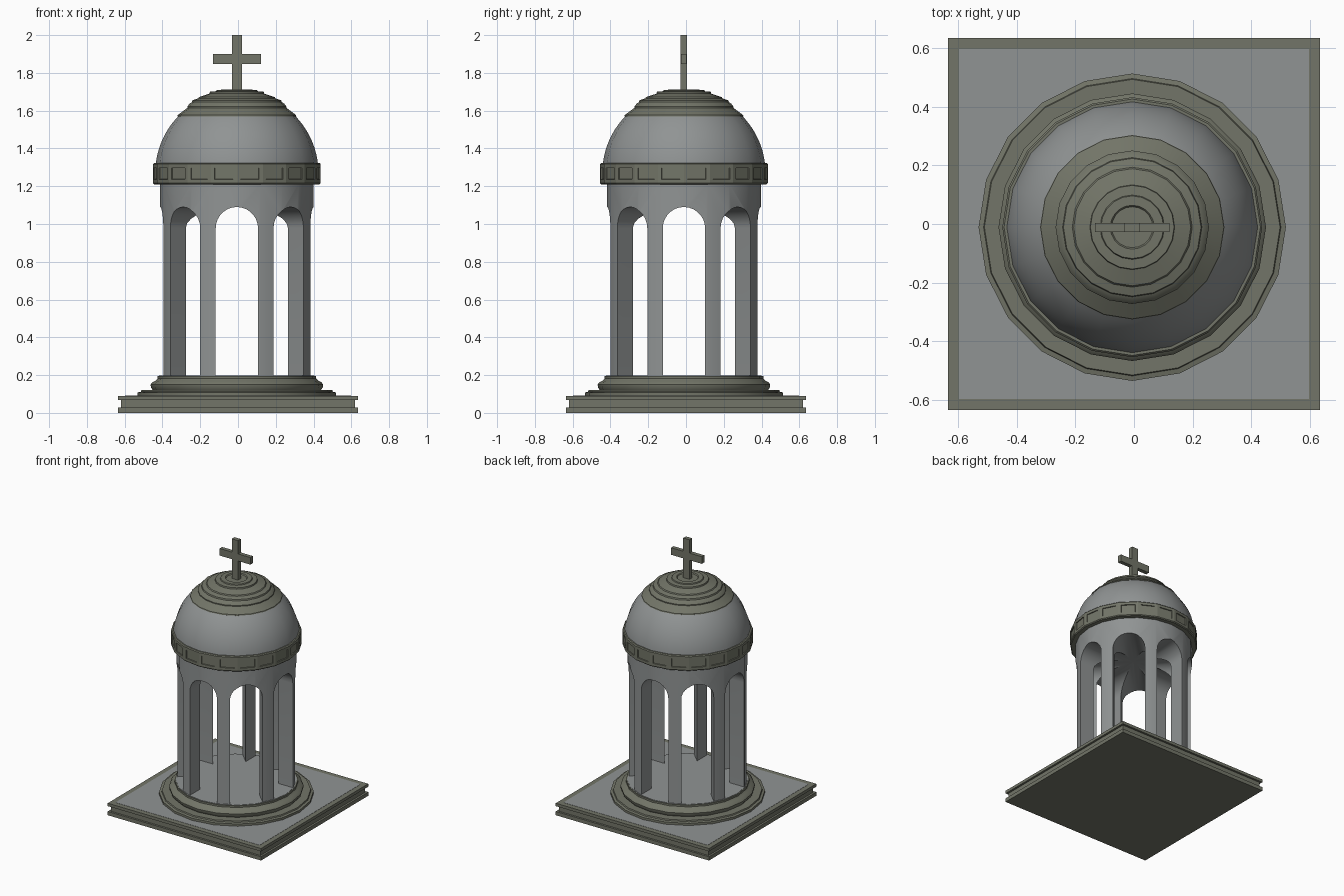
import bpy, bmesh, math

if "Cube" in bpy.data.objects:
    bpy.data.objects.remove(bpy.data.objects["Cube"])

CX, CY = -0.006, -0.011   # axis of the round parts
SIDES = 20


def material(name, col):
    m = bpy.data.materials.new(name)
    m.diffuse_color = (*col, 1)
    m.use_nodes = True
    m.node_tree.nodes["Principled BSDF"].inputs["Base Color"].default_value = m.diffuse_color
    return m


OLIVE = material("olive stone", (0.17, 0.178, 0.138))
GREY = material("grey stone", (0.28, 0.295, 0.295))


def finish(bm, name, mat, smooth=None):
    bmesh.ops.recalc_face_normals(bm, faces=bm.faces)
    me = bpy.data.meshes.new(name)
    bm.to_mesh(me)
    bm.free()
    ob = bpy.data.objects.new(name, me)
    bpy.context.collection.objects.link(ob)
    me.materials.append(mat)
    if smooth:
        select(ob)
        bpy.ops.object.shade_smooth_by_angle(angle=math.radians(smooth))
    return ob


def select(ob):
    bpy.ops.object.select_all(action='DESELECT')
    ob.select_set(True)
    bpy.context.view_layer.objects.active = ob


def lathe(name, profile, mat, smooth=25, panels=False, n=SIDES):
    """Closed solid of revolution from (radius, z) points, capped at both ends."""
    bm = bmesh.new()
    rings = []
    for r, z in profile:
        rings.append([bm.verts.new((CX + r * math.cos(2 * math.pi * i / n),
                                    CY + r * math.sin(2 * math.pi * i / n), z)) for i in range(n)])
    sides = []
    for a, b in zip(rings, rings[1:]):
        for i in range(n):
            j = (i + 1) % n
            sides.append(bm.faces.new((a[i], a[j], b[j], b[i])))
    bm.faces.new(rings[0][::-1])
    bm.faces.new(rings[-1])
    if panels:
        # raised-edge square panels, one per side
        bm.normal_update()
        tall = [f for f in sides if max(v.co.z for v in f.verts) - min(v.co.z for v in f.verts) > 0.07]
        bmesh.ops.inset_individual(bm, faces=tall, thickness=0.028, depth=0)
        bmesh.ops.inset_individual(bm, faces=tall, thickness=0.002, depth=-0.006)
    return finish(bm, name, mat, smooth)


def box(name, x0, x1, y0, y1, z0, z1, mat):
    bm = bmesh.new()
    bmesh.ops.create_cube(bm, size=1)
    for v in bm.verts:
        v.co = ((x0 + x1) / 2 + v.co.x * (x1 - x0), (y0 + y1) / 2 + v.co.y * (y1 - y0),
                (z0 + z1) / 2 + v.co.z * (z1 - z0))
    return finish(bm, name, mat)


# Square plinth with a groove round its edge
for nm, h, z0, z1 in (("plinth_lower_slab", 0.635, 0, 0.028), ("plinth_groove", 0.62, 0.028, 0.068),
                      ("plinth_upper_slab", 0.635, 0.068, 0.09)):
    box(nm, -h, h, -h, h, z0, z1, OLIVE)
box("plinth_top_panel", -0.598, 0.598, -0.598, 0.598, 0.088, 0.0915, GREY)

# Round steps and floor
lathe("base_step", [(0.525, 0.09), (0.525, 0.108), (0.508, 0.112), (0.505, 0.121)], OLIVE)
lathe("base_moulding", [(0.445, 0.12), (0.455, 0.135), (0.457, 0.15), (0.448, 0.162),
                        (0.432, 0.17), (0.42, 0.182), (0.42, 0.195)], OLIVE, 40)
lathe("floor", [(0.412, 0.19), (0.412, 0.1975)], GREY)

# Arcade: solid drum pierced by four crossing arched tunnels
drum = lathe("arcade", [(0.407, 0.195), (0.407, 1.215)], GREY, None)


def tunnel(angle):
    bm = bmesh.new()
    w, spring = 0.112, 0.978
    pts = [(-w, 0.1), (w, 0.1)]
    pts += [(w * math.cos(math.pi * k / 14), spring + w * math.sin(math.pi * k / 14)) for k in range(15)]
    c, s = math.cos(angle), math.sin(angle)
    ends = []
    for d in (-0.7, 0.7):
        ends.append([bm.verts.new((CX + d * c - u * s, CY + d * s + u * c, z)) for u, z in pts])
    n = len(pts)
    bm.faces.new(ends[0])
    bm.faces.new(ends[1][::-1])
    for i in range(n):
        j = (i + 1) % n
        bm.faces.new((ends[0][i], ends[1][i], ends[1][j], ends[0][j]))
    cutter = finish(bm, "tunnel_cutter", GREY)
    cutter.hide_render = True
    return cutter


for k in range(4):
    cutter = tunnel(k * math.pi / 4)
    mod = drum.modifiers.new("arch", 'BOOLEAN')
    mod.operation = 'DIFFERENCE'
    mod.solver = 'EXACT'
    mod.object = cutter
    select(drum)
    bpy.ops.object.modifier_apply(modifier=mod.name)
    bpy.data.objects.remove(cutter)
select(drum)
bpy.ops.object.shade_smooth_by_angle(angle=math.radians(25))

# Panelled band under the dome
lathe("frieze_band", [(0.438, 1.21), (0.444, 1.216), (0.444, 1.317), (0.438, 1.323)],
      OLIVE, 12, panels=True)

# Dome
R, ZC = 0.432, 1.27
dome = []
for k in range(11):
    z = 1.315 + (1.58 - 1.315) * k / 10
    dome.append((math.sqrt(R * R - (z - ZC) ** 2), z))
lathe("dome", dome, GREY, 40)

# Stepped cap rings
lathe("cap", [(0.305, 1.565), (0.315, 1.57), (0.313, 1.577), (0.262, 1.615), (0.262, 1.622),
              (0.25, 1.638), (0.238, 1.645), (0.235, 1.655), (0.205, 1.665), (0.2, 1.672),
              (0.145, 1.69), (0.143, 1.7), (0.11, 1.703), (0.107, 1.71), (0.075, 1.711),
              (0.07, 1.704)], OLIVE)

# Cross
box("cross_upright", CX - 0.026, CX + 0.026, CY - 0.017, CY + 0.015, 1.70, 2.0, OLIVE)
box("cross_arm", CX - 0.127, CX + 0.127, CY - 0.016, CY + 0.014, 1.847, 1.9, OLIVE)
